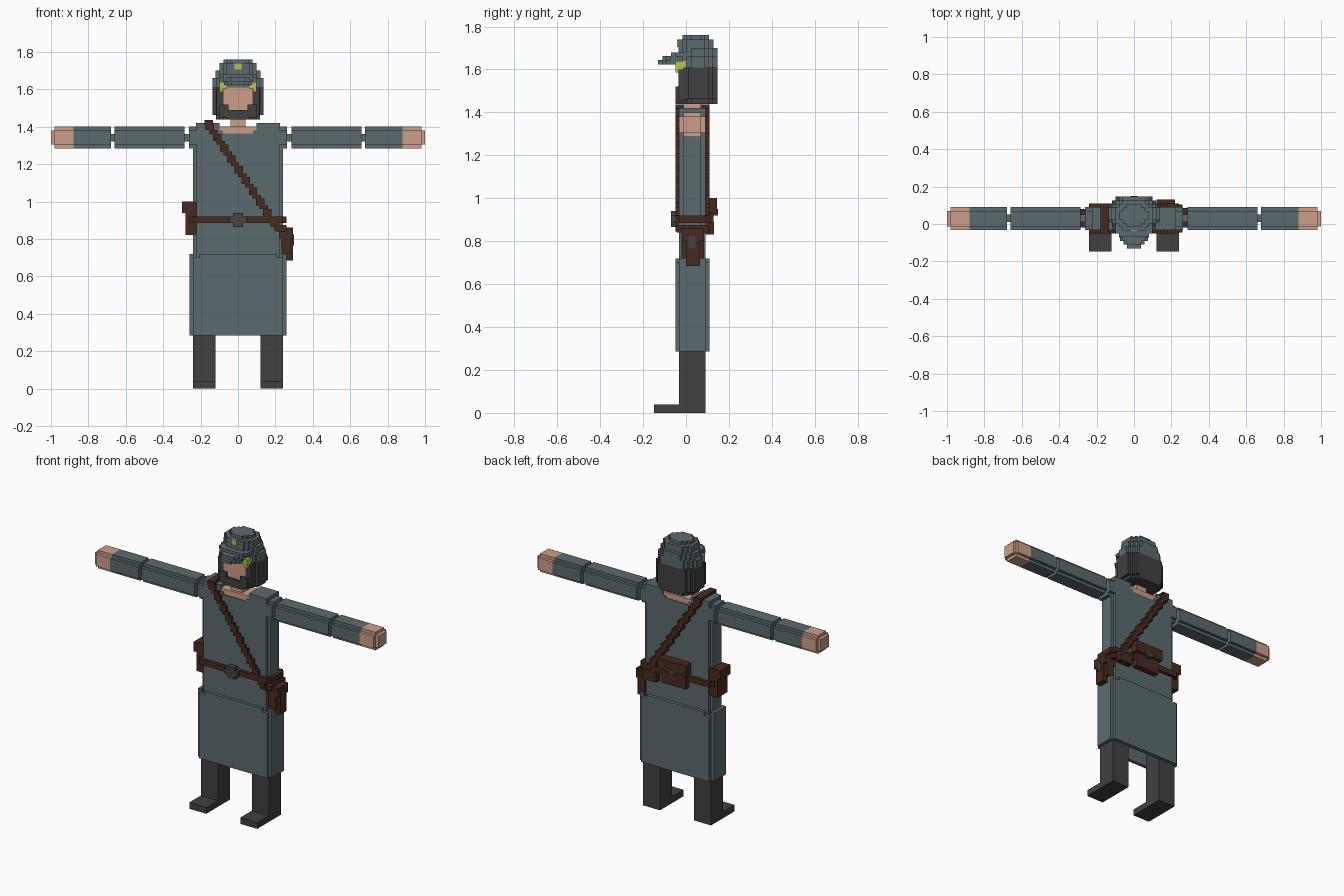
import bpy
import bmesh
from mathutils import Vector

default_cube = bpy.data.objects.get("Cube")
if default_cube:
    bpy.data.objects.remove(default_cube, do_unlink=True)

CELL = .0192               # size of one block step
BACK, FRONT = .09, -.032   # depth limits of the body


def material(name, red, green, blue):
    mat = bpy.data.materials.new(name)
    mat.use_nodes = True
    mat.diffuse_color = (red, green, blue, 1)
    shader = mat.node_tree.nodes["Principled BSDF"]
    shader.inputs["Base Color"].default_value = (red, green, blue, 1)
    shader.inputs["Roughness"].default_value = .9
    return mat


cloth = material("slate cloth", .105, .146, .158)
skin = material("skin", .61, .345, .25)
leather = material("brown leather", .062, .023, .014)
dark = material("charcoal", .052, .052, .052)
brass = material("yellow brass", .48, .54, .09)
metal = material("dull metal", .06, .058, .058)


def stepped_outline(u0, u1, v0, v1, steps):
    """Rectangle whose four corners are cut into square stairs."""
    corner = []
    for k in range(steps):
        corner.append((k * CELL, (steps - k) * CELL))
        corner.append(((k + 1) * CELL, (steps - k) * CELL))
    corner.append((steps * CELL, 0))
    low_left = [(u0 + a, v0 + b) for a, b in corner]
    low_right = [(u1 - a, v0 + b) for a, b in reversed(corner)]
    top_right = [(u1 - a, v1 - b) for a, b in corner]
    top_left = [(u0 + a, v1 - b) for a, b in reversed(corner)]
    outline = []
    for point in low_left + low_right + top_right + top_left:
        if not outline or point != outline[-1]:
            outline.append(point)
    return outline


def block(bm, xs, ys, zs, axis="z", steps=0, flip=1):
    """Extrude a stepped rectangle along an axis between the given limits."""
    if axis == "z":
        u, v, w = xs, ys, zs
        place = lambda a, b, c: Vector((a * flip, b, c))
    elif axis == "x":
        u, v, w = ys, zs, xs
        place = lambda a, b, c: Vector((c * flip, a, b))
    else:
        u, v, w = xs, zs, ys
        place = lambda a, b, c: Vector((a * flip, c, b))
    outline = stepped_outline(*u, *v, steps)
    low = [bm.verts.new(place(a, b, w[0])) for a, b in outline]
    high = [bm.verts.new(place(a, b, w[1])) for a, b in outline]
    bm.faces.new(low)
    bm.faces.new(high)
    for i in range(len(low)):
        j = (i + 1) % len(low)
        bm.faces.new((low[i], low[j], high[j], high[i]))


def build(name, mat, blocks, flip=1):
    bm = bmesh.new()
    for spec in blocks:
        block(bm, *spec, flip=flip)
    bmesh.ops.recalc_face_normals(bm, faces=bm.faces)
    mesh = bpy.data.meshes.new(name)
    bm.to_mesh(mesh)
    bm.free()
    mesh.materials.append(mat)
    obj = bpy.data.objects.new(name, mesh)
    bpy.context.collection.objects.link(obj)
    return obj


def wide(half):
    return (-half, half)


body = (FRONT, BACK)
arm_z = (1.285, 1.4)
joint_y, joint_z = (.01, .05), (1.32, 1.36)

# Arms, legs and other paired parts
for side, flip in (("left", 1), ("right", -1)):
    build(side + "_boot", dark, [
        ((.12, .24), body, (0, .7)),
        ((.12, .24), (-.148, BACK), (0, .04))], flip)
    build(side + "_shoulder", cloth, [
        ((.2, .262), body, arm_z, "x", 1),
        ((.1, .225), body, (1.35, 1.42)),
        ((.08, .11), body, (1.35, 1.38))], flip)
    build(side + "_upper_arm", cloth, [((.285, .66), body, arm_z, "x", 1)], flip)
    build(side + "_arm_joints", cloth, [
        ((.25, .3), joint_y, joint_z),
        ((.65, .7), joint_y, joint_z)], flip)
    build(side + "_forearm", cloth, [
        ((.68, .7), body, arm_z, "x", 1),
        ((.7, .88), body, arm_z, "x", 1)], flip)
    build(side + "_hand", skin, [
        ((.88, .98), body, arm_z, "x", 1),
        ((.98, 1), (FRONT + CELL, BACK - CELL),
         (arm_z[0] + CELL, arm_z[1] - CELL))], flip)
    build(side + "_cap_button", brass, [
        ((.08, .1), (-.05, 0), (1.585, 1.64)),
        ((.06, .1), (-.05, 0), (1.605, 1.64))], flip)
    build(side + "_beard", dark, [
        ((.078, .116), (-.034, 0), (1.46, 1.6)),
        ((.05, .1), (-.05, 0), (1.45, 1.52))], flip)
    build(side + "_skirt_panel", cloth, [
        ((.235, .26), body, (.285, .72))], flip)

# Coat
build("coat_body", cloth, [
    (wide(.24), body, (.68, 1.365), "z", 1)])
for name, ys in (("front", (-.05, FRONT + .005)), ("back", (BACK - .005, .11))):
    build(name + "_skirt_panel", cloth, [
        (wide(.24), ys, (.285, .7)),
        (wide(.205), ys, (.69, .72))])

# Neck and head
build("neck", skin, [
    (wide(.1), (FRONT + .004, BACK - .004), (1.36, 1.4)),
    (wide(.04), (-.012, .07), (1.39, 1.46))])
build("face", skin, [(wide(.08), (-.034, .02), (1.47, 1.63))])
build("chin_beard", dark, [(wide(.06), (-.05, 0), (1.44, 1.49))])
build("hair", dark, [
    (wide(.118), (-.012, .146), (1.44, 1.465), "z", 2),
    (wide(.136), (-.03, .146), (1.462, 1.61), "z", 2)])

# Cap with a stepped crown and a peak
build("cap", cloth, [
    (wide(.137), (-.035, .146), (1.61, 1.66), "z", 3),
    (wide(.119), (-.035, .146), (1.66, 1.7), "z", 3),
    (wide(.1), (-.035, .127), (1.7, 1.74), "z", 2),
    (wide(.078), (-.016, .108), (1.74, 1.76), "z", 2)])
build("cap_peak", cloth, [
    (wide(.1), (-.07, .03), (1.66, 1.68), "z", 1),
    (wide(.08), (-.11, .03), (1.642, 1.662), "z", 2),
    (wide(.075), (-.13, .03), (1.624, 1.644), "z", 2)])
build("cap_badge", brass, [(wide(.019), (-.043, -.03), (1.705, 1.74))])

# Belt and buckle
build("belt", leather, [(wide(.258), (-.05, .11), (.885, .92), "z", 1)])
build("buckle", metal, [(wide(.046), (-.07, -.04), (.865, .94), "y", 1)])

# Diagonal shoulder strap, stepped down front and back
strap = [((-.18, -.135), (-.05, .11), (1.4, 1.437))]
rows = 30
for row in range(rows):
    top = 1.42 - row * CELL
    middle = -.158 + .375 * row / (rows - 1)
    left = round((middle - .022) / CELL) * CELL
    for ys in ((-.05, FRONT + .01), (BACK - .01, .11)):
        strap.append(((left, left + .045), ys, (top - CELL, top)))
strap.append(((.2, .26), (-.045, .105), (.84, .875)))
build("shoulder_strap", leather, strap)

# Bags hung on the belt
build("left_holster", leather, [
    ((.22, .295), (-.02, .085), (.8, .86)),
    ((.23, .28), (-.02, .085), (.72, .81)),
    ((.25, .295), (0, .065), (.685, .82))])
build("holster_clasp", metal, [((.29, .3), (.012, .045), (.765, .825))])
build("right_pouch", leather, [
    ((-.3, -.22), (-.02, .08), (.94, 1)),
    ((-.28, -.22), (-.02, .08), (.82, .95))])
build("back_bag", leather, [
    (wide(.1), (BACK - .01, .145), (.93, 1)),
    (wide(.085), (BACK - .01, .127), (.84, .94))])
build("back_bag_clasp", metal, [(wide(.018), (.12, .149), (.92, .95))])
build("back_strap_loop", leather, [((.12, .22), (BACK - .01, .13), (.83, .89))])
